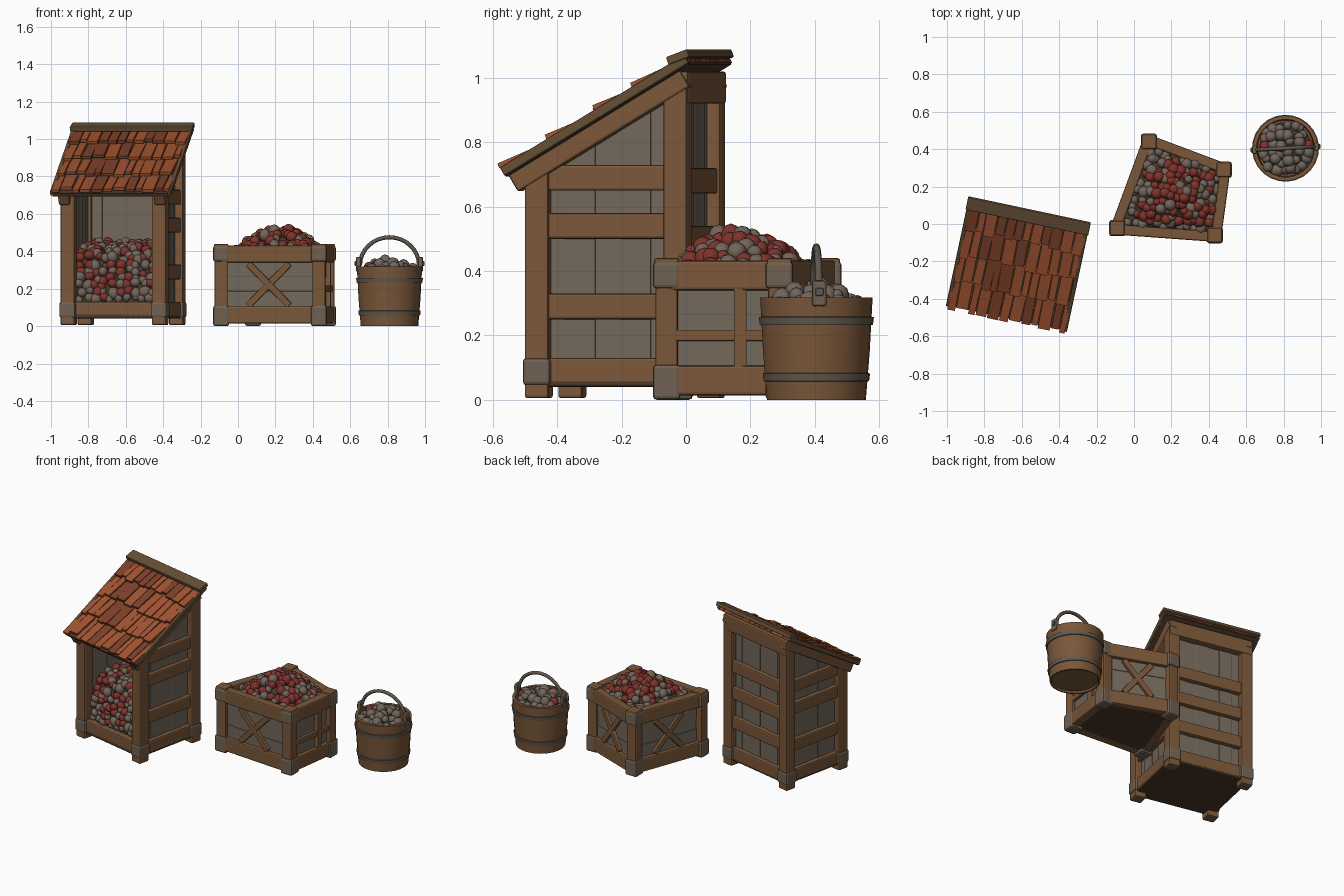
import bpy, bmesh, math, random
from mathutils import Matrix, Vector

random.seed(4)
cube = bpy.data.objects.get("Cube")
if cube:
    bpy.data.objects.remove(cube)


def material(name, *rgb):
    m = bpy.data.materials.new(name)
    m.use_nodes = True
    m.diffuse_color = (*rgb, 1)
    m.node_tree.nodes["Principled BSDF"].inputs["Base Color"].default_value = (*rgb, 1)
    return m


WOOD = material("brown wood", .195, .095, .041)
DARK = material("dark wood", .07, .04, .022)
RIDGE = material("weathered brown", .13, .077, .036)
PLANK = material("grey planks", .17, .138, .104)
CAP = material("grey brown corner", .16, .12, .085)
IRON = material("dull iron", .12, .098, .076)
TILE = material("rust roof tile", .36, .087, .03)
TILE2 = material("dark roof tile", .21, .053, .022)
RED = material("red fruit", .21, .033, .024)
GREY = material("grey fruit", .165, .13, .105)


def finish(name, bm, mats, frame=Matrix(), bevel=0, smooth=False):
    mesh = bpy.data.meshes.new(name)
    bm.to_mesh(mesh)
    bm.free()
    ob = bpy.data.objects.new(name, mesh)
    bpy.context.collection.objects.link(ob)
    ob.matrix_world = frame
    for m in mats:
        mesh.materials.append(m)
    if bevel:
        mod = ob.modifiers.new("worn edges", 'BEVEL')
        mod.width, mod.segments = bevel, 2
    if smooth:
        bpy.ops.object.select_all(action='DESELECT')
        ob.select_set(True)
        bpy.context.view_layer.objects.active = ob
        bpy.ops.object.shade_smooth_by_angle(angle=math.radians(40))
    return ob


def beams(name, items, mats, frame=Matrix(), bevel=.008):
    """Boxes running from p to q, w wide and h high, with a material index."""
    bm = bmesh.new()
    for p, q, w, h, *idx in items:
        p, q = Vector(p), Vector(q)
        d = q - p
        along = d.normalized()
        side = along.cross((0, 0, 1))
        side = side.normalized() if side.length > .01 else Vector((1, 0, 0))
        rot = Matrix((side, along, side.cross(along))).transposed().to_4x4()
        mat = Matrix.Translation((p + q) / 2) @ rot @ Matrix.Diagonal((w, d.length, h, 1))
        made = bmesh.ops.create_cube(bm, size=1, matrix=mat)
        for f in {f for v in made["verts"] for f in v.link_faces}:
            f.material_index = idx[0] if idx else 0
    return finish(name, bm, mats, frame, bevel)


def lathe(name, profile, mat, frame, sides=24):
    bm = bmesh.new()
    vs = [bm.verts.new((r, 0, z)) for r, z in profile]
    es = [bm.edges.new(pair) for pair in zip(vs, vs[1:])]
    bmesh.ops.spin(bm, geom=vs + es, axis=(0, 0, 1), cent=(0, 0, 0),
                   angle=math.tau, steps=sides)
    bmesh.ops.remove_doubles(bm, verts=bm.verts, dist=1e-4)
    bmesh.ops.recalc_face_normals(bm, faces=bm.faces)
    return finish(name, bm, [mat], frame, smooth=True)


def heap(name, shape, nu, nv, size, red, frame=Matrix()):
    """Fruit scattered over a dark surface given by shape(u, v), u and v in -1..1."""
    bm = bmesh.new()
    bmesh.ops.create_grid(bm, x_segments=10, y_segments=10, size=1)
    for v in bm.verts:
        v.co = shape(v.co.x, v.co.y) - Vector((0, 0, size * .5))
    for i in range(nu):
        for j in range(nv):
            u = (2 * (i + .5 + random.uniform(-.3, .3)) / nu - 1) * .98
            v = (2 * (j + .5 + random.uniform(-.3, .3)) / nv - 1) * .98
            s = size * random.uniform(.8, 1.2)
            place = Matrix.Translation(shape(u, v) + Vector((0, 0, random.uniform(-.4, .4) * s)))
            turn = Matrix.Rotation(random.uniform(0, 3), 4, random.choice('XYZ'))
            made = bmesh.ops.create_icosphere(
                bm, subdivisions=2, radius=s,
                matrix=place @ turn @ Matrix.Diagonal((1, 1, random.uniform(.85, 1.2), 1)))
            kind = 1 if random.random() < red(u, v) else 2
            for f in {f for w in made["verts"] for f in w.link_faces}:
                f.material_index = kind
                f.smooth = True
    return finish(name, bm, [DARK, RED, GREY], frame)


# --- Shed ---
SHED = Matrix.Translation((-.615, -.19, 0)) @ Matrix.Rotation(math.radians(-12), 4, 'Z')
PX, PY = .25, .22


def roof_z(y):
    return .725 + .6 * (y + .325)


corners = [(sx * PX, sy * PY) for sx in (-1, 1) for sy in (-1, 1)]
beams("shed_posts", [((x, y, .005), (x, y, roof_z(y) - .05), .076, .076) for x, y in corners],
      [WOOD], SHED)
beams("shed_corner_caps", [((x, y, .045), (x, y, .13), .088, .088) for x, y in corners],
      [CAP], SHED, .012)
beams("shed_floor", [((0, -.245, .055), (0, .245, .055), .55, .03)], [DARK], SHED)

rails, rafters, walls = [], [], []
for s in (-1, 1):
    for z in (.09, .29, .54, .69):
        rails.append(((s * .256, -PY, z), (s * .256, PY, z), .04, .08))
    rafters.append(((s * .262, -.295, roof_z(-.295) - .07),
                    (s * .262, .25, roof_z(.25) - .07), .06, .065))
    for k in range(5):
        y = -.176 + k * .088
        walls.append(((s * (.238 + .004 * (k % 2)), y, .05),
                      (s * (.238 + .004 * (k % 2)), y, roof_z(y) - .06), .018, .094))
for z in (.09, .3, .5, .68):
    rails.append(((-PX, .228, z), (PX, .228, z), .04, .08))
rails.append(((-.285, .232, .97), (.285, .232, .97), .06, .1))
rails.append(((-PX, -PY, .09), (PX, -PY, .09), .05, .08))
rails.append(((-PX, -PY, .735), (PX, -PY, .735), .05, .05))
for k in range(6):
    x = -.2 + k * .08
    walls.append(((x, .207 + .004 * (k % 2), .05), (x, .207 + .004 * (k % 2), 1), .088, .018))
beams("shed_rails", rails, [WOOD], SHED)
beams("shed_rafters", rafters, [WOOD], SHED)
beams("shed_wall_planks", walls, [PLANK], SHED, .002)

# Roof: boards, stepped rows of uneven tiles, ridge board
beams("roof_boards", [((0, -.315, roof_z(-.315) - .03), (0, .265, roof_z(.265) - .03), .64, .018)],
      [DARK], SHED, 0)
beams("roof_edge_boards", [((s * .32, -.32, roof_z(-.32) - .02),
                            (s * .32, .265, roof_z(.265) - .02), .022, .03) for s in (-1, 1)],
      [RIDGE], SHED, .005)
tiles = []
for row in range(4):
    x = -.32
    while x < .3:
        w = min(random.uniform(.035, .07), .322 - x)
        y0 = -.325 + .142 * row + random.uniform(-.015, .012)
        y1 = -.325 + .142 * row + .165
        lift = random.uniform(0, .009)
        tiles.append(((x + w / 2, y0, roof_z(y0) + lift),
                      (x + w / 2 + random.uniform(-.005, .005), y1, roof_z(y1) - .024),
                      w - random.uniform(.002, .007), .016, int(random.random() < .18)))
        x += w
beams("roof_tiles", tiles, [TILE, TILE2], SHED, 0)
beams("roof_ridge_board", [((0, .205, 1.052), (0, .272, 1.077), .67, .026)], [RIDGE], SHED, .005)


def shed_heap(u, v):
    # steep front, then nearly level towards the back wall
    front, back = min(v, 0) + 1, max(v, 0)
    return Vector((u * .22, -.195 + .1 * front ** 2 + .27 * back, .13 + .28 * front + .03 * back))


heap("shed_fruit", shed_heap, 10, 16, .026, lambda u, v: .45, SHED)

# --- Crate: four uneven corners, going round from the front ---
quad = [Vector(c) for c in ((-.09, -.022, 0), (.432, -.06, 0), (.48, .29, 0), (.08, .44, 0))]


def up(p, z):
    return Vector((p.x, p.y, z))


beams("crate_posts", [(up(c, .005), up(c, .43), .07, .07) for c in quad], [WOOD])
beams("crate_post_heads", [(up(c, .41), up(c, .44), .078, .078) for c in quad], [WOOD])
beams("crate_corner_caps", [(up(c, a), up(c, b), .086, .086)
                            for c in quad for a, b in ((0, .11), (.345, .43))], [CAP], bevel=.012)
rails, panels, braces = [], [], []
for i, p in enumerate(quad):
    q = quad[(i + 1) % 4]
    d = (q - p).normalized()
    out = Vector((d.y, -d.x, 0))
    for z in (.06, .386):
        rails.append((up(p + out * .008, z), up(q + out * .008, z), .055, .092))
    for k in range(3):
        z = .14 + k * .085
        panels.append((up(p - out * .004 * (k % 2), z), up(q - out * .004 * (k % 2), z), .022, .094))
    o = out * .018
    if i == 1:      # slatted side
        braces.append((up(p + o, .2), up(q + o, .2), .022, .035))
        m = p.lerp(q, .66)
        braces.append((up(m + o, .09), up(m + o, .35), .03, .04))
    else:           # crossed braces
        a, b = p.lerp(q, .28) + o, p.lerp(q, .7) + o
        braces += [(up(a, .11), up(b, .335), .022, .035), (up(b, .11), up(a, .335), .026, .035)]
beams("crate_rails", rails, [WOOD])
beams("crate_panels", panels, [PLANK], bevel=.002)
beams("crate_braces", braces, [WOOD], bevel=.004)

bm = bmesh.new()
base = bm.faces.new([bm.verts.new(up(c, .02)) for c in quad])
top = bmesh.ops.extrude_face_region(bm, geom=[base])["geom"]
bmesh.ops.translate(bm, vec=(0, 0, .03), verts=[v for v in top if isinstance(v, bmesh.types.BMVert)])
bmesh.ops.recalc_face_normals(bm, faces=bm.faces)
finish("crate_floor", bm, [DARK])


def crate_heap(u, v):
    s, t = .5 + u * .465, .5 + v * .46
    p = quad[0].lerp(quad[1], s).lerp(quad[3].lerp(quad[2], s), t)
    return up(p, .395 + .115 * (1 - u * u) * (1 - v * v))


heap("crate_fruit", crate_heap, 12, 10, .027,
     lambda u, v: .9 - .85 * max(abs(u), abs(v)) ** 2)

# --- Bucket ---
BUCKET = Matrix.Translation((.81, .405, 0)) @ Matrix.Rotation(math.radians(3), 4, 'Z')
lathe("bucket_body", [(0, .012), (.14, .012), (.145, 0), (.154, 0), (.166, .15), (.175, .318),
                      (.155, .318), (.15, .25), (0, .25)], WOOD, BUCKET)
for name, z, r in (("bucket_lower_hoop", .07, .164), ("bucket_upper_hoop", .245, .176)):
    lathe(name, [(r - .012, z - .014), (r, z - .012), (r + .003, z + .012),
                 (r - .012, z + .014)], IRON, BUCKET)
beams("bucket_ears", [((s * .166, 0, .29), (s * .166, 0, .37), .026, .045) for s in (-1, 1)],
      [CAP], BUCKET)
beams("bucket_pins", [((s * .15, 0, .335), (s * .187, 0, .335), .025, .025) for s in (-1, 1)],
      [IRON], BUCKET, .004)

curve = bpy.data.curves.new("bucket_handle", 'CURVE')
curve.dimensions = '3D'
curve.bevel_depth, curve.bevel_resolution = .011, 2
spline = curve.splines.new('POLY')
spline.points.add(16)
for k, pt in enumerate(spline.points):
    a = math.pi * k / 16
    pt.co = (.158 * math.cos(a), 0, .325 + .15 * math.sin(a), 1)
curve.materials.append(IRON)
handle = bpy.data.objects.new("bucket_handle", curve)
bpy.context.collection.objects.link(handle)
handle.matrix_world = BUCKET


def bucket_heap(u, v):
    x, y = u * math.sqrt(1 - v * v / 2), v * math.sqrt(1 - u * u / 2)
    return Vector((x * .14, y * .14, .295 + .04 * (1 - x * x - y * y)))


heap("bucket_fruit", bucket_heap, 6, 6, .028, lambda u, v: .06, BUCKET)
